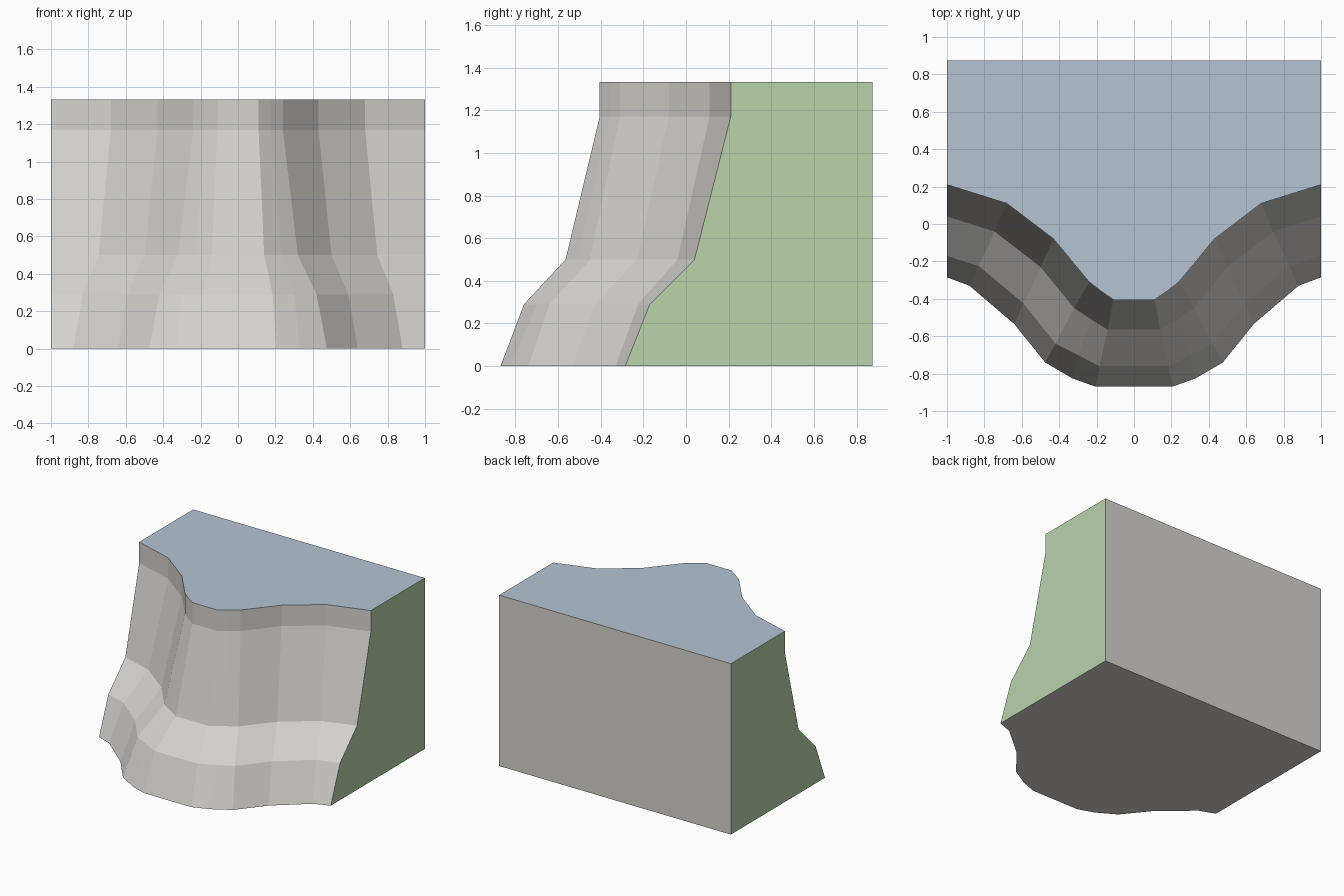
import bpy
import bmesh

cube = bpy.data.objects.get("Cube")
if cube:
    bpy.data.objects.remove(cube, do_unlink=True)


def material(name, rgb):
    color = [(c / 255) ** 2.2 for c in rgb] + [1.0]
    mat = bpy.data.materials.new(name)
    mat.diffuse_color = color
    mat.use_nodes = True
    bsdf = mat.node_tree.nodes["Principled BSDF"]
    bsdf.inputs["Base Color"].default_value = color
    bsdf.inputs["Roughness"].default_value = 0.9
    return mat


BACK = 0.875
# Half contours of the cliff face, from the left edge to the centre
rim = [(1, 0.21), (0.68, 0.11), (0.43, -0.08), (0.24, -0.31), (0.175, -0.36), (0.11, -0.405)]
ledge = [(1, 0.04), (0.745, -0.04), (0.5, -0.23), (0.32, -0.45), (0.23, -0.51), (0.14, -0.565)]
slope = [(1, -0.17), (0.83, -0.225), (0.59, -0.425), (0.42, -0.64), (0.3, -0.7), (0.185, -0.76)]
foot = [(1, -0.285), (0.88, -0.33), (0.64, -0.535), (0.475, -0.74), (0.33, -0.825), (0.205, -0.87)]
levels = [(0, foot), (0.29, slope), (0.5, ledge), (1.17, rim), (1.333, rim)]

bm = bmesh.new()

# Faceted cliff face, mirrored across the centre
rows = []
for z, half in levels:
    contour = [(-x, y) for x, y in half] + half[::-1]
    rows.append([bm.verts.new((x, y, z)) for x, y in contour])
for low, high in zip(rows, rows[1:]):
    for i in range(len(low) - 1):
        bm.faces.new((low[i], low[i + 1], high[i + 1], high[i]))

# Flat back, underside, grassy top and cut sides
bottom, top = rows[0], rows[-1]
bl, br = [bm.verts.new((x, BACK, 0)) for x in (-1, 1)]
tl, tr = [bm.verts.new((x, BACK, levels[-1][0])) for x in (-1, 1)]
bm.faces.new((br, bl, tl, tr))
bm.faces.new(bottom[::-1] + [bl, br])
bm.faces.new(top + [tr, tl]).material_index = 1
bm.faces.new([bl] + [r[0] for r in rows] + [tl]).material_index = 2
bm.faces.new([br] + [r[-1] for r in rows] + [tr]).material_index = 2
bmesh.ops.recalc_face_normals(bm, faces=bm.faces)

mesh = bpy.data.meshes.new("cliff_block")
bm.to_mesh(mesh)
bm.free()
for name, rgb in (("rock grey", (212, 210, 206)),
                  ("top pale blue", (179, 195, 209)),
                  ("side green", (184, 210, 170))):
    mesh.materials.append(material(name, rgb))
cliff = bpy.data.objects.new("cliff_block", mesh)
bpy.context.collection.objects.link(cliff)
